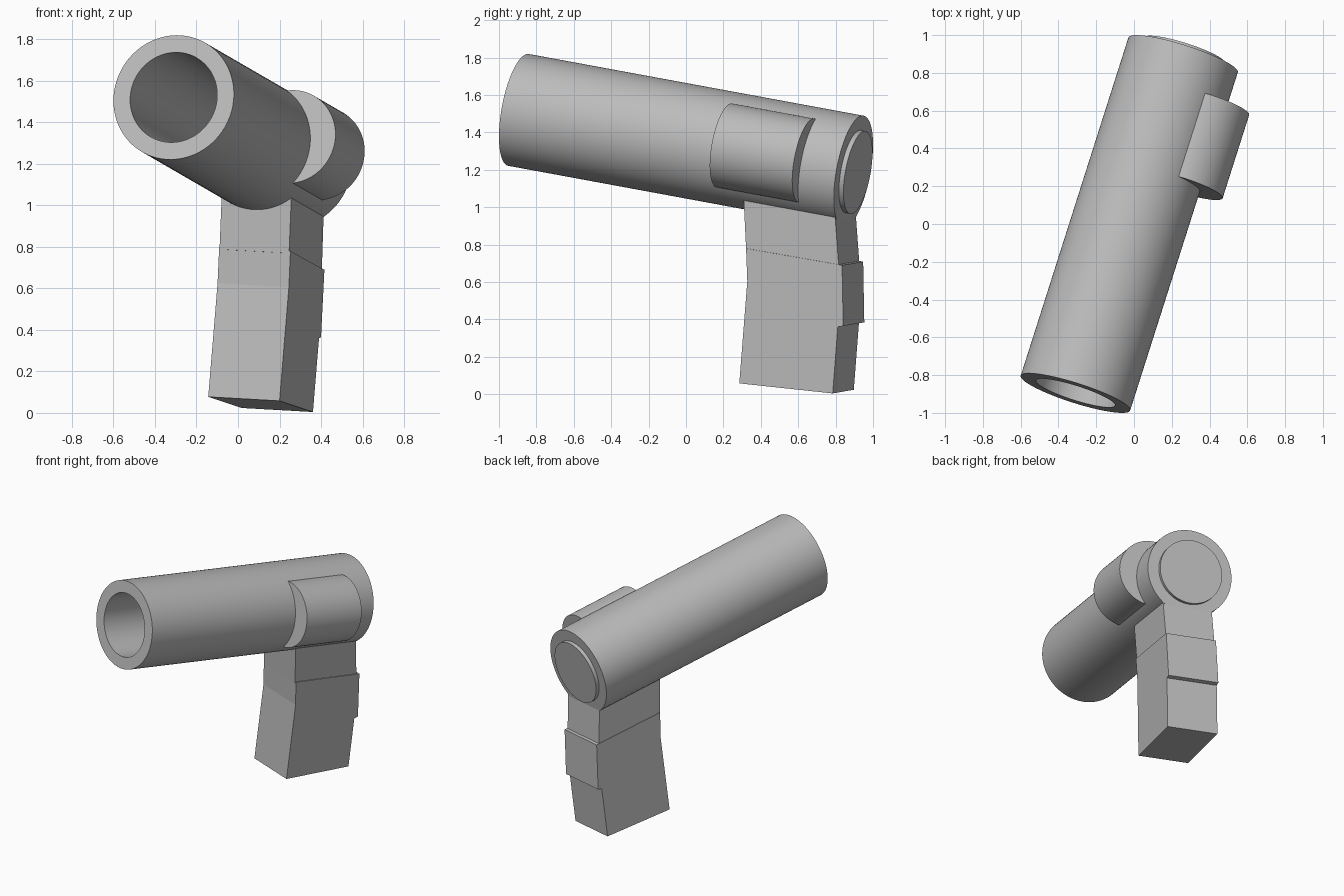
import bpy, bmesh, math
from mathutils import Vector, Matrix

if "Cube" in bpy.data.objects:
    bpy.data.objects.remove(bpy.data.objects["Cube"], do_unlink=True)

grey = bpy.data.materials.new("plain_grey")
grey.use_nodes = True
COLOUR = (0.5, 0.5, 0.5, 1)
grey.diffuse_color = COLOUR
grey.node_tree.nodes["Principled BSDF"].inputs["Base Color"].default_value = COLOUR

# Tilted frame shared by every part: local x = side, y = along barrel, z = up
muzzle, rear = Vector((-0.31, -0.895, 1.52)), Vector((0.26, 0.895, 1.19))
along = (rear - muzzle).normalized()
up = Vector((0.95, -0.31, -0.054)).cross(along).normalized()
side = along.cross(up)
FRAME = Matrix.Translation((muzzle + rear) / 2) @ Matrix((side, along, up)).transposed().to_4x4()
HALF = (rear - muzzle).length / 2


def finish(name, bm, smooth):
    bmesh.ops.recalc_face_normals(bm, faces=bm.faces)
    mesh = bpy.data.meshes.new(name)
    bm.to_mesh(mesh)
    bm.free()
    mesh.materials.append(grey)
    obj = bpy.data.objects.new(name, mesh)
    bpy.context.collection.objects.link(obj)
    obj.matrix_world = FRAME
    if smooth:
        bpy.ops.object.select_all(action='DESELECT')
        obj.select_set(True)
        bpy.context.view_layer.objects.active = obj
        bpy.ops.object.shade_smooth_by_angle(angle=math.radians(35))


def lathe(name, profile, x=0, z=0):
    """Spin (radius, distance) points about the barrel direction."""
    bm = bmesh.new()
    verts = [bm.verts.new((x + r, y, z)) for r, y in profile]
    edges = [bm.edges.new(pair) for pair in zip(verts, verts[1:])]
    bmesh.ops.spin(bm, geom=verts + edges, cent=(x, 0, z), axis=(0, 1, 0),
                   angle=math.tau, steps=96, use_duplicate=False)
    bmesh.ops.remove_doubles(bm, verts=bm.verts, dist=0.0001)
    finish(name, bm, True)


def prism(name, outline, left, right):
    """Extrude a side outline (along, up) across the width."""
    bm = bmesh.new()
    face = bm.faces.new([bm.verts.new((left, y, z)) for y, z in outline])
    new = bmesh.ops.extrude_face_region(bm, geom=[face])["geom"]
    bmesh.ops.translate(bm, vec=(right - left, 0, 0),
                        verts=[v for v in new if isinstance(v, bmesh.types.BMVert)])
    finish(name, bm, False)


# Hollow barrel and the plug that closes its rear
R, BORE = 0.304, 0.22
lathe("barrel", [(0, HALF - 0.1), (BORE, HALF - 0.1), (BORE, -HALF),
                 (R, -HALF), (R, HALF), (0, HALF)])
lathe("rear_cap", [(0, HALF - 0.05), (0.225, HALF - 0.05), (0.225, HALF + 0.026), (0, HALF + 0.026)])

# Short drum set into the side of the barrel
lathe("side_drum", [(0, 0.28), (0.228, 0.28), (0.228, 0.75), (0, 0.75)], x=0.2, z=0.035)

# Grip: upper neck, then the bent handle with its raised back
prism("grip_neck", [(0.40, -0.1), (0.484, -0.5), (1.012, -0.5), (0.95, -0.24), (0.93, -0.1)],
      -0.165, 0.188)
prism("grip_handle", [(0.484, -0.49), (0.518, -0.661), (0.559, -1.21), (1.085, -1.172),
                      (1.058, -0.815), (1.087, -0.805), (1.03, -0.485)], -0.168, 0.194)
